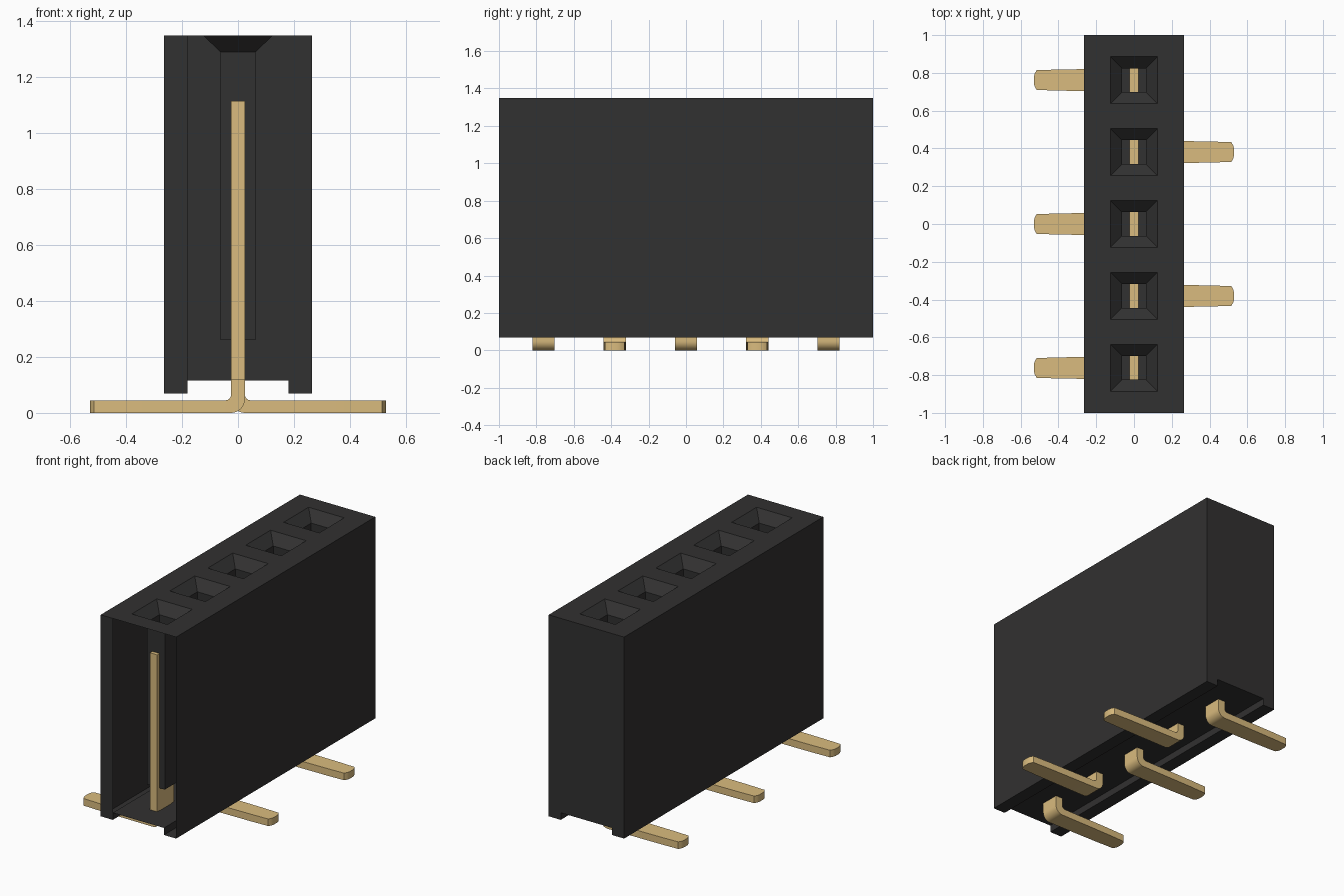
import bpy, bmesh, math

cube = bpy.data.objects.get("Cube")
if cube:
    bpy.data.objects.remove(cube)

W, TOP, BASE = 0.265, 1.35, 0.07        # housing half width, top, underside
CH_W, CH_Z = 0.18, 0.115                # channel along the underside
PITCH = 0.381
CENTRES = [i * PITCH for i in range(-2, 3)]


def material(name, rgb):
    m = bpy.data.materials.new(name)
    m.use_nodes = True
    m.diffuse_color = (*rgb, 1)
    m.node_tree.nodes["Principled BSDF"].inputs["Base Color"].default_value = (*rgb, 1)
    m.node_tree.nodes["Principled BSDF"].inputs["Roughness"].default_value = 0.6
    return m


black = material("black plastic", (0.031, 0.0305, 0.0305))
gold = material("gold contact", (0.70, 0.50, 0.21))


def finish(bm, name, mat):
    bmesh.ops.remove_doubles(bm, verts=bm.verts, dist=1e-5)
    mesh = bpy.data.meshes.new(name)
    bm.to_mesh(mesh)
    bm.free()
    mesh.materials.append(mat)
    obj = bpy.data.objects.new(name, mesh)
    bpy.context.collection.objects.link(obj)
    return obj


def face(bm, points):
    return bm.faces.new([bm.verts.new(p) for p in points])


def rect(x, y0, y1, z):
    return [(-x, y0, z), (x, y0, z), (x, y1, z), (-x, y1, z)]


def loft(bm, rings):
    """Join successive rings of points with quads."""
    for a, b in zip(rings, rings[1:]):
        n = len(a)
        for i in range(n):
            j = (i + 1) % n
            face(bm, [a[i], a[j], b[j], b[i]])


# Housing: thin shell, long walls and channelled underside from one end profile
bm = bmesh.new()
profile = [(-W, TOP), (-W, BASE), (-CH_W, BASE), (-CH_W, CH_Z),
           (CH_W, CH_Z), (CH_W, BASE), (W, BASE), (W, TOP)]
for (xa, za), (xb, zb) in zip(profile, profile[1:]):
    face(bm, [(xa, -1, za), (xa, 1, za), (xb, 1, zb), (xb, -1, zb)])
# Closed back end, and the narrow strip of wall on the open front end
face(bm, [(x, 1, z) for x, z in profile])
face(bm, [(-W, -1, BASE), (-CH_W, -1, BASE), (-CH_W, -1, TOP), (-W, -1, TOP)])
# Top, one cell per socket: funnel, square tunnel and tunnel floor
edges = [-1] + [(a + b) / 2 for a, b in zip(CENTRES, CENTRES[1:])] + [1]
for c, y0, y1 in zip(CENTRES, edges, edges[1:]):
    f, t = 0.125, 0.0625
    floor = rect(t, c - t, c + t, 0.26)
    loft(bm, [rect(W, y0, y1, TOP), rect(f, c - f, c + f, TOP),
              rect(t, c - t, c + t, 1.29), floor])
    face(bm, floor)
finish(bm, "housing", black)


def contact(index, y, side):
    # Bent foot: sections of (outer x, z), (inner x, z), half width
    sections = [((-0.025, 0.12), (0.025, 0.12), 0.06)]
    for k in range(9):
        a = math.radians(90 * k / 8)
        ca, sa = math.cos(a), math.sin(a)
        sections.append(((0.025 - 0.05 * ca, 0.05 - 0.05 * sa),
                         (0.045 - 0.02 * ca, 0.065 - 0.02 * sa), 0.06))
    for x, w in [(0.25, 0.058), (0.40, 0.056), (0.515, 0.052), (0.525, 0.036), (0.53, 0.018)]:
        sections.append(((x, 0), (x, 0.045), w))
    rings = [[(side * o[0], y - w, o[1]), (side * o[0], y + w, o[1]),
              (side * i[0], y + w, i[1]), (side * i[0], y - w, i[1])]
             for o, i, w in sections]
    bm = bmesh.new()
    loft(bm, rings)
    face(bm, rings[-1])
    # Wider upright blade
    t, d = 0.025, 0.086
    low, high = rect(t, y - d, y + d, 0.118), rect(t, y - d, y + d, 1.115)
    loft(bm, [low, high])
    face(bm, low)
    face(bm, high)
    bmesh.ops.remove_doubles(bm, verts=bm.verts, dist=1e-5)
    bmesh.ops.recalc_face_normals(bm, faces=bm.faces)
    obj = finish(bm, f"contact_{index + 1}", gold)
    bpy.ops.object.select_all(action='DESELECT')
    obj.select_set(True)
    bpy.context.view_layer.objects.active = obj
    bpy.ops.object.shade_smooth_by_angle(angle=math.radians(25))


# Contacts alternate sides along the row
for i, y in enumerate(CENTRES):
    contact(i, y, -1 if i % 2 == 0 else 1)
